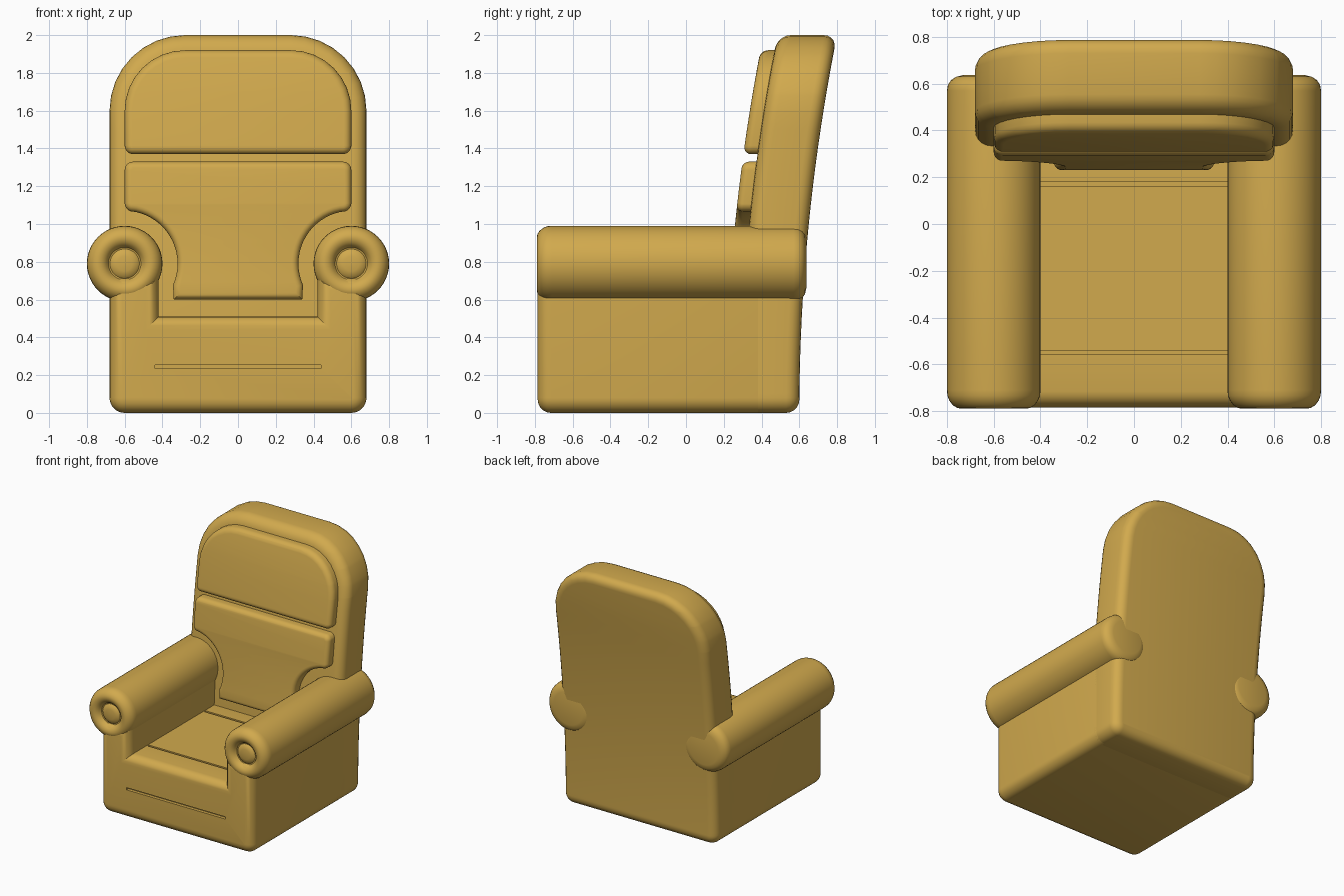
import bpy, bmesh, math
from mathutils import Vector

if "Cube" in bpy.data.objects:
    bpy.data.objects.remove(bpy.data.objects["Cube"])

mat = bpy.data.materials.new("mustard upholstery")
mat.diffuse_color = (0.64, 0.40, 0.075, 1)
mat.use_nodes = True
mat.node_tree.nodes["Principled BSDF"].inputs["Base Color"].default_value = mat.diffuse_color


def finish(name, bm):
    bmesh.ops.recalc_face_normals(bm, faces=bm.faces[:])
    me = bpy.data.meshes.new(name)
    bm.to_mesh(me)
    bm.free()
    me.materials.append(mat)
    ob = bpy.data.objects.new(name, me)
    bpy.context.collection.objects.link(ob)
    return ob


def activate(ob):
    bpy.ops.object.select_all(action='DESELECT')
    ob.select_set(True)
    bpy.context.view_layer.objects.active = ob


def smooth(ob):
    activate(ob)
    bpy.ops.object.shade_smooth_by_angle(angle=math.radians(35))


def outline(half, seg=8):
    """Mirror a right-hand (x, z, radius) outline and round its corners."""
    pts = half + [(-x, z, r) for x, z, r in reversed(half)]
    out = []
    for i, (x, z, r) in enumerate(pts):
        p = Vector((x, z))
        if r == 0:
            out.append(p)
            continue
        a = (Vector(pts[i - 1][:2]) - p).normalized()
        b = (Vector(pts[(i + 1) % len(pts)][:2]) - p).normalized()
        ang = a.angle(b)
        c = p + (a + b).normalized() * r / math.sin(ang / 2)
        t = r / math.tan(ang / 2)
        u, v = p + a * t - c, p + b * t - c
        w = u.angle(v)
        for k in range(seg + 1):
            f = k / seg
            out.append(c + (u * math.sin((1 - f) * w) + v * math.sin(f * w)) / math.sin(w))
    return out


def padded(name, half, y0, y1, bevel, bend=0.0):
    """Extruded outline with rounded rims, optionally leaning back in a curve."""
    bm = bmesh.new()
    pts = outline(half)
    front = [bm.verts.new((p.x, y0, p.y)) for p in pts]
    back = [bm.verts.new((p.x, y1, p.y)) for p in pts]
    bm.faces.new(front)
    bm.faces.new(back[::-1])
    n = len(pts)
    for i in range(n):
        j = (i + 1) % n
        bm.faces.new((front[i], back[i], back[j], front[j]))
    bmesh.ops.recalc_face_normals(bm, faces=bm.faces[:])
    rims = [e for e in bm.edges if abs(e.verts[0].co.y - e.verts[1].co.y) < 1e-5]
    bmesh.ops.bevel(bm, geom=rims, offset=bevel, segments=5, profile=0.5, affect='EDGES')
    if bend:
        for k in range(1, 20):
            bmesh.ops.bisect_plane(bm, geom=bm.verts[:] + bm.edges[:] + bm.faces[:],
                                   plane_co=(0, 0, k * 0.1 + 0.003), plane_no=(0, 0, 1))
        for v in bm.verts:
            v.co.y += bend * v.co.z ** 2
    return finish(name, bm)


# Base with side walls and seat
base = padded("base_and_seat", [(0.42, 0.51, 0), (0.42, 0.72, 0), (0.68, 0.72, 0),
                                (0.68, 0.0, 0.08)], -0.785, 0.45, 0.07)

# Grooves: front seam and two seat seams
bm = bmesh.new()
for c, s in (((0, -0.785, 0.245), (0.88, 0.05, 0.018)),
             ((0, -0.55, 0.51), (0.82, 0.018, 0.05)),
             ((0, 0.17, 0.51), (0.82, 0.018, 0.05))):
    vs = bmesh.ops.create_cube(bm, size=1)["verts"]
    for v in vs:
        v.co = Vector(c) + Vector((v.co.x * s[0], v.co.y * s[1], v.co.z * s[2]))
cutter = finish("seam_cutter", bm)
cutter.hide_render = True
mod = base.modifiers.new("seams", 'BOOLEAN')
mod.operation = 'DIFFERENCE'
mod.solver = 'EXACT'
mod.object = cutter
activate(base)
bpy.ops.object.modifier_apply(modifier=mod.name)
bpy.data.objects.remove(cutter)
smooth(base)

# Tall curved backrest
smooth(padded("backrest", [(0.68, 2.0, 0.40), (0.68, 0.0, 0.08)], 0.285, 0.60, 0.07, 0.05))

# Upper and lower back cushions; the lower one is cut round the arms
smooth(padded("upper_back_cushion", [(0.60, 1.92, 0.32), (0.60, 1.37, 0.045)],
              0.21, 0.36, 0.04, 0.05))
arc = [(0.6 + 0.28 * math.cos(math.radians(a)), 0.79 + 0.28 * math.sin(math.radians(a)), 0)
       for a in range(102, 205, 6)]
smooth(padded("lower_back_cushion",
              [(0.60, 1.33, 0.045), (0.60, 1.07, 0.045)] + arc + [(0.34, 0.60, 0)],
              0.21, 0.36, 0.035, 0.05))

# Rolled arms, turned from a profile (radius, y) with a button on the front
profile = [(0, -0.768), (0.04, -0.766), (0.065, -0.760), (0.078, -0.748), (0.086, -0.750),
           (0.097, -0.768), (0.112, -0.782), (0.135, -0.790), (0.155, -0.787), (0.175, -0.775),
           (0.19, -0.755), (0.198, -0.735), (0.2, -0.71), (0.2, 0.57), (0.196, 0.595),
           (0.183, 0.615), (0.16, 0.63), (0.13, 0.637), (0, 0.637)]
for side, sx in (("left", -1), ("right", 1)):
    bm = bmesh.new()
    vs = [bm.verts.new((r, y, 0)) for r, y in profile]
    es = [bm.edges.new(p) for p in zip(vs, vs[1:])]
    bmesh.ops.spin(bm, geom=vs + es, cent=(0, 0, 0), axis=(0, 1, 0),
                   angle=math.tau, steps=48, use_duplicate=False)
    bmesh.ops.remove_doubles(bm, verts=bm.verts[:], dist=1e-4)
    bmesh.ops.translate(bm, verts=bm.verts[:], vec=(0.6 * sx, 0, 0.79))
    smooth(finish(side + "_arm", bm))
